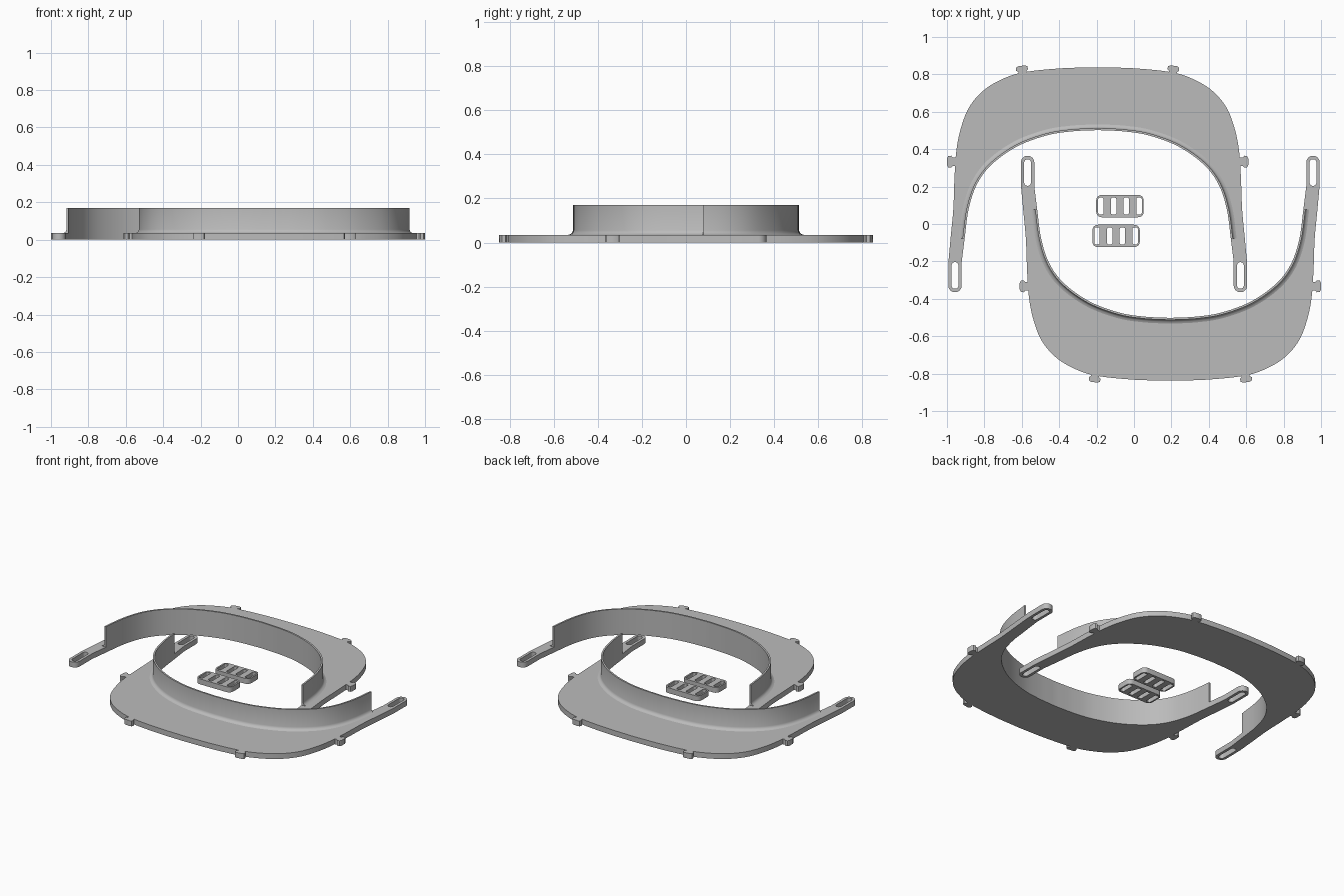
import bpy, bmesh, math
from mathutils import Vector, Matrix

if "Cube" in bpy.data.objects:
    bpy.data.objects.remove(bpy.data.objects["Cube"])

T = 0.035            # plate thickness
CX = 0.194           # sideways shift of each half

grey = bpy.data.materials.new("grey plastic")
grey.diffuse_color = (0.5, 0.5, 0.5, 1)
grey.use_nodes = True
grey.node_tree.nodes["Principled BSDF"].inputs["Base Color"].default_value = grey.diffuse_color


def spline(pts, n=6):
    """Smooth curve through the points."""
    p = [Vector(q) for q in pts]
    p = [2 * p[0] - p[1]] + p + [2 * p[-1] - p[-2]]
    out = []
    for a, b, c, d in zip(p, p[1:], p[2:], p[3:]):
        for i in range(n):
            t = i / n
            out.append(0.5 * (2 * b + (c - a) * t + (2 * a - 5 * b + 4 * c - d) * t * t
                              + (3 * b - a - 3 * c + d) * t ** 3))
    return out + [p[-2]]


def mirrored(right):
    """Right half starting on the centre line -> full line, left to right."""
    return [Vector((-q.x, q.y)) for q in reversed(right[1:])] + right


def rounded(cx, cy, w, h, r, n=6):
    """Rounded rectangle outline."""
    out = []
    for k, (sx, sy) in enumerate([(1, 1), (-1, 1), (-1, -1), (1, -1)]):
        for i in range(n + 1):
            a = math.pi / 2 * (k + i / n)
            out.append(Vector((cx + sx * (w / 2 - r) + r * math.cos(a),
                               cy + sy * (h / 2 - r) + r * math.sin(a))))
    return out


def finish(ob):
    ob.data.materials.clear()
    ob.data.materials.append(grey)
    bpy.ops.object.select_all(action='DESELECT')
    ob.select_set(True)
    bpy.context.view_layer.objects.active = ob
    bpy.ops.object.shade_smooth_by_angle(angle=math.radians(30))
    return ob


def slab(name, loops, matrix):
    """Flat plate from an outline and holes."""
    cu = bpy.data.curves.new(name, 'CURVE')
    cu.dimensions, cu.fill_mode, cu.extrude = '2D', 'BOTH', T / 2
    for loop in loops:
        s = cu.splines.new('POLY')
        s.points.add(len(loop) - 1)
        for sp, q in zip(s.points, loop):
            sp.co = (q.x, q.y, 0, 1)
        s.use_cyclic_u = True
    tmp = bpy.data.objects.new(name + "_outline", cu)
    bpy.context.collection.objects.link(tmp)
    bpy.context.view_layer.update()
    me = bpy.data.meshes.new_from_object(tmp.evaluated_get(bpy.context.evaluated_depsgraph_get()))
    bpy.data.objects.remove(tmp)
    bm = bmesh.new()
    bm.from_mesh(me)
    bmesh.ops.remove_doubles(bm, verts=bm.verts, dist=1e-5)
    bmesh.ops.translate(bm, verts=bm.verts, vec=(0, 0, T / 2))
    bmesh.ops.transform(bm, verts=bm.verts, matrix=matrix)
    bmesh.ops.recalc_face_normals(bm, faces=bm.faces)
    bm.to_mesh(me)
    bm.free()
    ob = bpy.data.objects.new(name, me)
    bpy.context.collection.objects.link(ob)
    return finish(ob)


def sweep(name, path, profile, matrix):
    """Upright wall: profile of (outward offset, height) along the path."""
    bm = bmesh.new()
    rings = []
    for i, q in enumerate(path):
        d = (path[min(i + 1, len(path) - 1)] - path[max(i - 1, 0)]).normalized()
        out = Vector((d.y, -d.x))
        rings.append([bm.verts.new((*(q + out * o), z)) for o, z in profile])
    m = len(profile)
    for a, b in zip(rings, rings[1:]):
        for j in range(m):
            k = (j + 1) % m
            bm.faces.new((a[j], a[k], b[k], b[j]))
    bm.faces.new(rings[0])
    bm.faces.new(rings[-1])
    bmesh.ops.transform(bm, verts=bm.verts, matrix=matrix)
    bmesh.ops.recalc_face_normals(bm, faces=bm.faces)
    me = bpy.data.meshes.new(name)
    bm.to_mesh(me)
    bm.free()
    ob = bpy.data.objects.new(name, me)
    bpy.context.collection.objects.link(ob)
    return finish(ob)


# Half outlines: outer rim, inner opening, slotted arm end
outer = spline([(0, -.838), (.2, -.832), (.402, -.81), (.52, -.77), (.615, -.71), (.69, -.62),
                (.735, -.5), (.757, -.38), (.766, -.24), (.772, -.08), (.785, .06), (.798, .2)])
inner = spline([(0, -.502), (.14, -.495), (.275, -.473), (.43, -.415), (.565, -.32),
                (.645, -.214), (.69, -.08), (.712, .08)])
ARM = Vector((.763, .329))
arm_tip = [ARM + .036 * Vector((math.cos(a), math.sin(a)))
           for a in (math.pi * i / 12 for i in range(13))]
edge = outer + arm_tip + [Vector((.727, .2))] + list(reversed(inner))
left_edge = [Vector((-q.x, q.y)) for q in reversed(edge)]
plate_outline = edge[:-1] + [inner[0]] + left_edge[1:-1]
slots = [rounded(s * ARM.x, .275, .036, .142, .0175) for s in (1, -1)]

# Wall cross-section with a flared foot
wall_profile = [(0, T), (0, .17), (.011, .17), (.011, .055), (.015, .045), (.021, .039), (.031, T)]

# Hooked tab, pointing along -y
tab_outline = [Vector(q) for q in [(-.022, .02), (-.022, -.006), (-.032, -.014), (-.03, -.03),
               (-.018, -.036), (.018, -.036), (.03, -.03), (.032, -.014), (.022, -.006), (.022, .02)]]
tabs = [(.402, -.81, .14), (-.402, -.81, -.14),
        (.769, -.333, math.pi / 2), (-.769, -.333, -math.pi / 2)]

# Two identical halves, turned half a revolution apart
for side, turn in (("front", 0), ("back", math.pi)):
    place = Matrix.Rotation(turn, 4, 'Z') @ Matrix.Translation((CX, 0, 0))
    slab(side + "_plate", [plate_outline] + slots, place)
    sweep(side + "_wall", mirrored(inner), wall_profile, place)
    for i, (x, y, a) in enumerate(tabs):
        slab(f"{side}_tab_{i + 1}", [tab_outline],
             place @ Matrix.Translation((x, y, 0)) @ Matrix.Rotation(a, 4, 'Z'))

# Two small slotted strap links
for name, x, y in (("upper_link", -.075, .096), ("lower_link", -.096, -.064)):
    holes = [rounded((i - 1.5) * .068, 0, .029, .09, .009) for i in range(4)]
    slab(name, [rounded(0, 0, .254, .12, .03)] + holes, Matrix.Translation((x, y, 0)))
